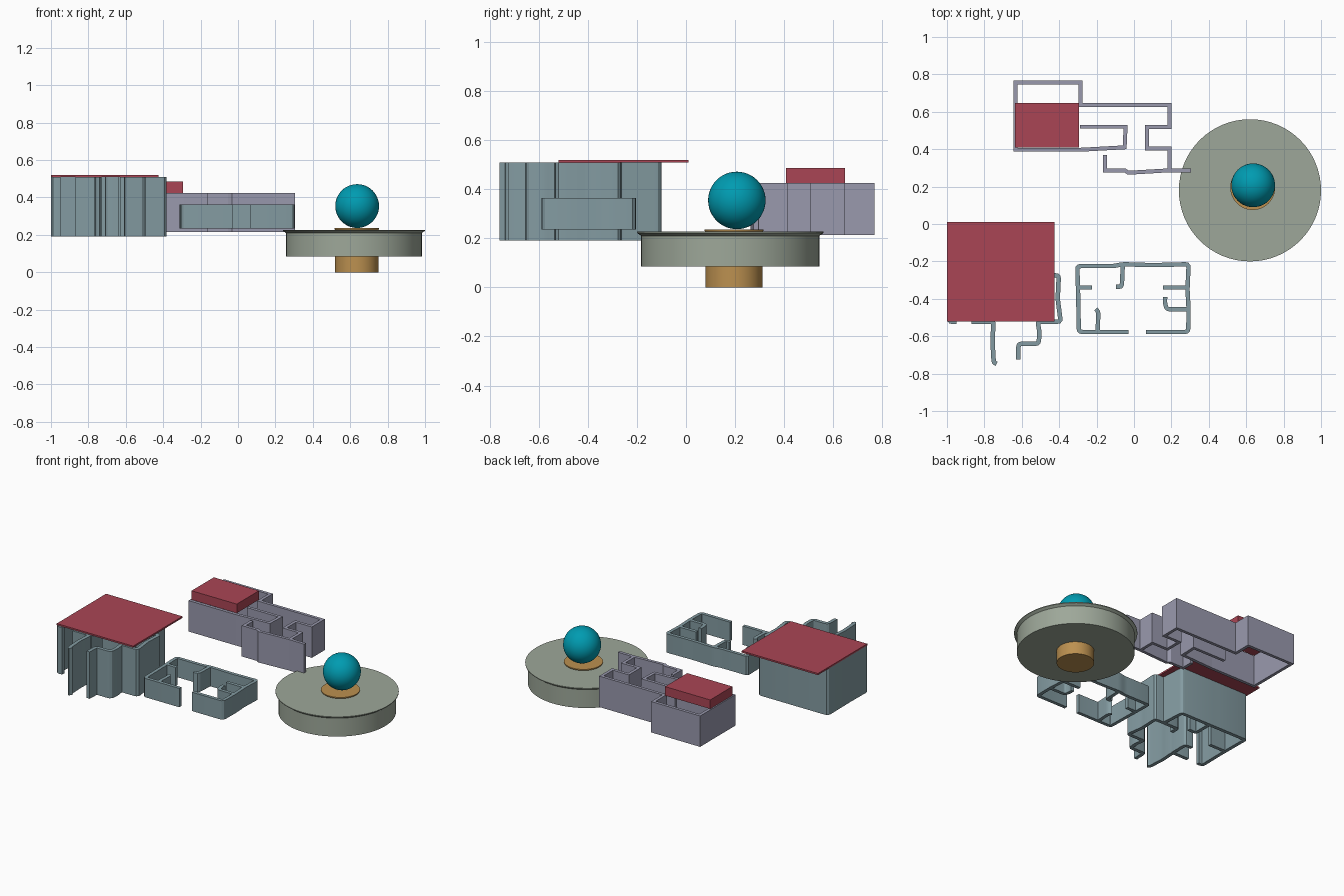
import bpy, bmesh, math
from mathutils import Vector

if "Cube" in bpy.data.objects:
    bpy.data.objects.remove(bpy.data.objects["Cube"])


def material(name, rgb):
    m = bpy.data.materials.new(name)
    m.diffuse_color = (*rgb, 1)
    m.use_nodes = True
    m.node_tree.nodes["Principled BSDF"].inputs["Base Color"].default_value = m.diffuse_color
    return m


RED = material("red", (0.40, 0.06, 0.09))
TEAL = material("grey_teal", (0.23, 0.33, 0.36))
LILAC = material("lilac_grey", (0.32, 0.32, 0.42))
SAGE = material("sage", (0.34, 0.39, 0.32))
WOOD = material("ochre", (0.50, 0.28, 0.08))
CYAN = material("cyan", (0.0, 0.33, 0.44))


def finish(name, bm, mat, smooth=False):
    bmesh.ops.recalc_face_normals(bm, faces=bm.faces)
    me = bpy.data.meshes.new(name)
    bm.to_mesh(me)
    bm.free()
    me.materials.append(mat)
    ob = bpy.data.objects.new(name, me)
    bpy.context.collection.objects.link(ob)
    if smooth:
        bpy.context.view_layer.objects.active = ob
        ob.select_set(True)
        bpy.ops.object.shade_smooth_by_angle(angle=math.radians(30))
        ob.select_set(False)
    return ob


def box(name, lo, hi, mat):
    bm = bmesh.new()
    bmesh.ops.create_cube(bm, size=1)
    for v in bm.verts:
        v.co = [lo[i] + (v.co[i] + 0.5) * (hi[i] - lo[i]) for i in range(3)]
    finish(name, bm, mat)


def turned(name, centre, profile, mat, n=64):
    # stacked rings of (radius, z), capped at both ends
    bm = bmesh.new()
    rings = [[bm.verts.new((centre[0] + r * math.cos(2 * math.pi * i / n),
                            centre[1] + r * math.sin(2 * math.pi * i / n), z))
              for i in range(n)] for r, z in profile]
    for a, b in zip(rings, rings[1:]):
        for i in range(n):
            j = (i + 1) % n
            bm.faces.new((a[i], a[j], b[j], b[i]))
    bm.faces.new(rings[0])
    bm.faces.new(rings[-1])
    finish(name, bm, mat, True)


def soften(pts, r):
    # replace each inner corner with a short arc
    out = [pts[0]]
    for a, p, b in zip(pts, pts[1:], pts[2:]):
        u, w = a - p, b - p
        s = p + u.normalized() * min(r, u.length * 0.4)
        e = p + w.normalized() * min(r, w.length * 0.4)
        out += [s * (1 - t) ** 2 + p * 2 * t * (1 - t) + e * t * t for t in (0, 0.33, 0.67, 1)]
    return out + [pts[-1]]


def walls(name, runs, z0, z1, thick, mat, rounding=0):
    # each run is a centre line, thickened with mitred corners and raised
    bm = bmesh.new()
    for run in runs:
        p = [Vector(q) for q in run]
        if rounding:
            p = soften(p, rounding)
        d = [(b - a).normalized() for a, b in zip(p, p[1:])]
        sections = []
        for i, c in enumerate(p):
            d0, d1 = d[max(i - 1, 0)], d[min(i, len(d) - 1)]
            n0, n1 = Vector((-d0.y, d0.x)), Vector((-d1.y, d1.x))
            m = (n0 + n1).normalized()
            off = m * (thick / 2 / max(m.dot(n0), 0.4))
            sections.append([bm.verts.new((*(c + s * off), z))
                             for s, z in ((1, z0), (1, z1), (-1, z1), (-1, z0))])
        for a, b in zip(sections, sections[1:]):
            for i in range(4):
                j = (i + 1) % 4
                bm.faces.new((a[i], a[j], b[j], b[i]))
        bm.faces.new(sections[0])
        bm.faces.new(sections[-1])
    finish(name, bm, mat, rounding > 0)


# Round table: peg, flared disc and ball
turned("table_disc", (0.62, 0.18),
       [(0.363, 0.085), (0.363, 0.21), (0.38, 0.222), (0.38, 0.227)], SAGE)
turned("table_peg", (0.635, 0.195),
       [(0.116, 0), (0.116, 0.225), (0.12, 0.231), (0.12, 0.236)], WOOD)
bm = bmesh.new()
bmesh.ops.create_uvsphere(bm, u_segments=48, v_segments=24, radius=0.117)
bmesh.ops.translate(bm, verts=bm.verts, vec=(0.637, 0.207, 0.354))
finish("ball", bm, CYAN, True)

# Roofs
box("flat_roof", (-1, -0.52, 0.508), (-0.425, 0.01, 0.519), RED)
box("block_roof", (-0.635, 0.408, 0.424), (-0.295, 0.647, 0.485), RED)

# Back building
walls("back_building_walls", [
    [(-0.29, 0.52), (-0.045, 0.52), (-0.05, 0.41), (-0.285, 0.397), (-0.633, 0.397),
     (-0.633, 0.757), (-0.285, 0.757), (-0.285, 0.637), (0.19, 0.637), (0.19, 0.518),
     (0.07, 0.518), (0.07, 0.403), (0.19, 0.403), (0.19, 0.29)],
    [(-0.155, 0.37), (-0.155, 0.287), (-0.05, 0.287), (-0.03, 0.274), (0.19, 0.287),
     (0.305, 0.285)],
], 0.214, 0.424, 0.021, LILAC)

# Low front building
walls("low_building_walls", [
    [(-0.03, -0.577), (-0.295, -0.577), (-0.298, -0.4), (-0.303, -0.225), (-0.11, -0.225),
     (-0.06, -0.215), (0.1, -0.22), (0.292, -0.215), (0.286, -0.35), (0.292, -0.46),
     (0.29, -0.577), (0.065, -0.577)],
    [(-0.3, -0.34), (-0.225, -0.339)],
    [(-0.06, -0.22), (-0.065, -0.335), (-0.097, -0.335)],
    [(0.29, -0.34), (0.155, -0.34)],
    [(0.29, -0.456), (0.175, -0.456), (0.165, -0.42), (0.167, -0.39)],
    [(-0.195, -0.577), (-0.19, -0.47), (-0.205, -0.455)],
], 0.235, 0.363, 0.023, TEAL, 0.018)

# Tall front building
walls("tall_building_walls", [
    [(-0.95, -0.522), (-0.988, -0.522), (-0.985, -0.35), (-0.988, -0.112), (-0.75, -0.112),
     (-0.48, -0.112), (-0.47, -0.275), (-0.402, -0.275), (-0.408, -0.4), (-0.392, -0.522),
     (-0.515, -0.522), (-0.505, -0.58), (-0.51, -0.64), (-0.617, -0.64), (-0.62, -0.725)],
    [(-0.87, -0.522), (-0.75, -0.522), (-0.757, -0.62), (-0.75, -0.74), (-0.735, -0.748)],
    [(-0.75, -0.522), (-0.748, -0.4), (-0.8, -0.4)],
    [(-0.985, -0.3), (-0.86, -0.3)],
    [(-0.7, -0.112), (-0.7, -0.24), (-0.64, -0.24)],
    [(-0.47, -0.275), (-0.58, -0.275), (-0.58, -0.33)],
], 0.19, 0.509, 0.024, TEAL, 0.018)
